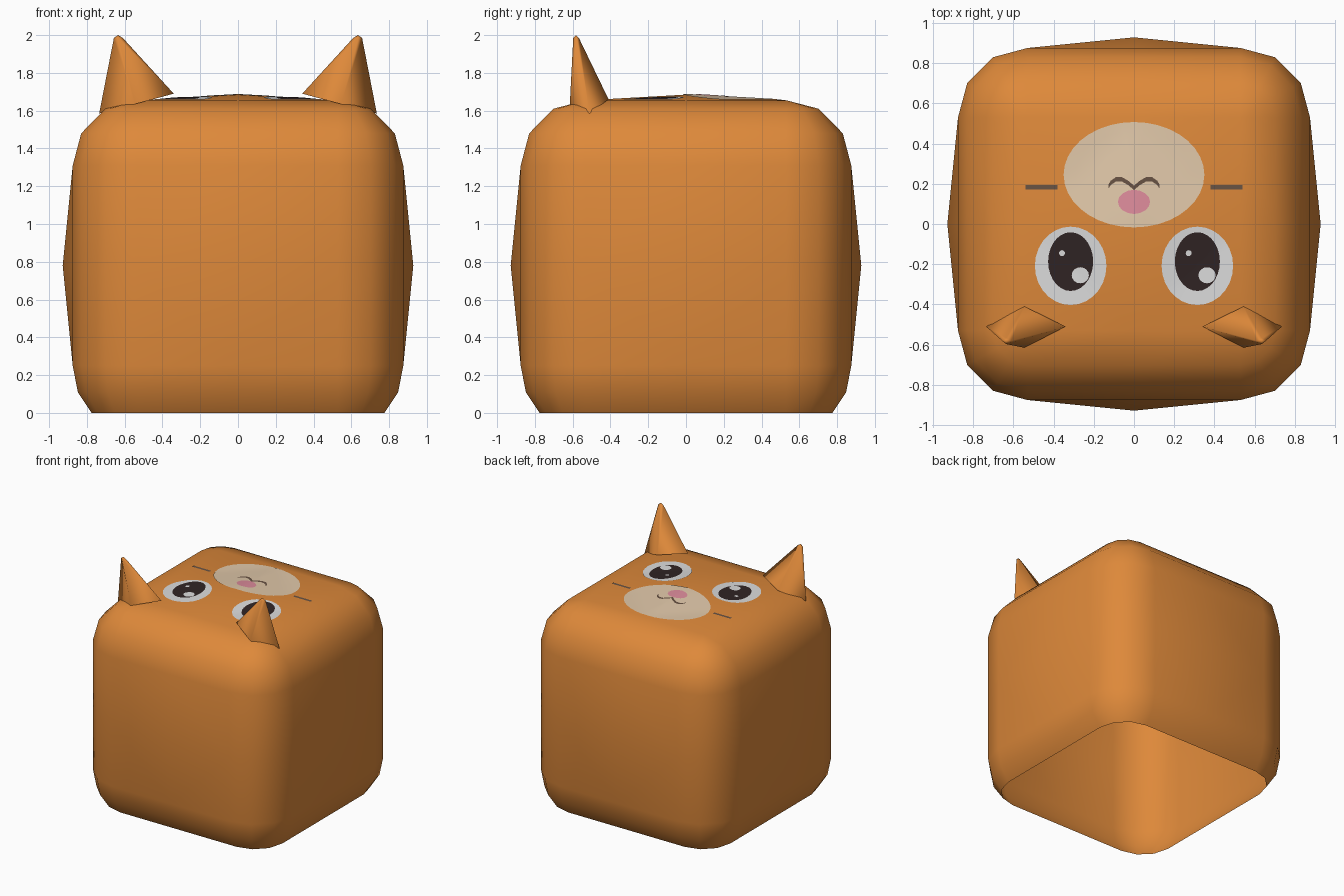
import bpy, bmesh, math

if "Cube" in bpy.data.objects:
    bpy.data.objects.remove(bpy.data.objects["Cube"])

CZ = 0.78      # height of the body centre
FLAT = 0.53    # half size of the flat part of each side
TOP = 1.655    # height of the flat top edge
PEAK = 1.685   # height of the top centre


def material(name, rgb):
    lin = [((c / 255 + 0.055) / 1.055) ** 2.4 for c in rgb]
    m = bpy.data.materials.new(name)
    m.diffuse_color = (*lin, 1)
    m.use_nodes = True
    m.node_tree.nodes["Principled BSDF"].inputs["Base Color"].default_value = m.diffuse_color
    return m


ORANGE = material("orange fur", (222, 137, 58))
CREAM = material("cream muzzle", (226, 201, 170))
PINK = material("pink nose", (222, 140, 156))
BROWN = material("brown lines", (105, 83, 68))
WHITE = material("eye white", (220, 220, 220))
DARK = material("dark pupil", (48, 36, 36))


def finish(name, bm, mat, recalc=True):
    if recalc:
        bmesh.ops.recalc_face_normals(bm, faces=bm.faces)
    for f in bm.faces:
        f.smooth = True
    me = bpy.data.meshes.new(name)
    bm.to_mesh(me)
    bm.free()
    me.materials.append(mat)
    ob = bpy.data.objects.new(name, me)
    bpy.context.collection.objects.link(ob)
    return ob


def top_height(x, y):
    return TOP + (PEAK - TOP) * max(0, 1 - (abs(x) + abs(y)) / FLAT)


# Body: rounded cube shell, open below, each side swelling to its centre
def build_body():
    bm = bmesh.new()
    rows = [(-0.78, 0.245), (-0.67, 0.318), (-0.53, 0.345), (0, 0.345),
            (0.53, 0.345), (0.70, 0.30), (0.83, 0.1725), (0.875, 0)]
    rings, bulge = [], set()
    for z, r in rows:
        ring = []
        for q in range(4):
            mid = math.radians(q * 90 + 45)
            cx = math.copysign(FLAT, math.cos(mid))
            cy = math.copysign(FLAT, math.sin(mid))
            for s in range(4):
                a = math.radians(q * 90 + s * 30)
                ring.append(bm.verts.new((cx + r * math.cos(a), cy + r * math.sin(a), CZ + z)))
            a = math.radians((q + 1) * 90)
            d = 0.928 if z == 0 else FLAT + r
            v = bm.verts.new((d * math.cos(a), d * math.sin(a), CZ + z))
            ring.append(v)
            if z == 0:
                bulge.add(v)
        rings.append(ring)
    for lo, hi in zip(rings, rings[1:]):
        for i in range(20):
            j = (i + 1) % 20
            quad = [lo[i], lo[j], hi[j], hi[i]]
            p = next((k for k in range(4) if quad[k] in bulge), None)
            if p is None:
                bm.faces.new(quad)
            else:
                quad = quad[p:] + quad[:p]
                bm.faces.new((quad[3], quad[0], quad[1]))
                bm.faces.new((quad[1], quad[2], quad[3]))
    peak = bm.verts.new((0, 0, PEAK))
    last = rings[-1]
    for q in range(4):
        before, corner, after = last[5 * q - 1], last[5 * q], last[5 * q + 4]
        bm.faces.new((before, corner, after))
        bm.faces.new((before, after, peak))
    bmesh.ops.remove_doubles(bm, verts=bm.verts, dist=0.0005)
    finish("body", bm, ORANGE)


# Ear: diamond base leaning to a small blunt tip
def build_ear(name, side):
    bm = bmesh.new()
    base = [(0.735, -0.51, 1.585), (0.545, -0.41, 1.66), (0.34, -0.51, 1.69), (0.545, -0.615, 1.635)]
    tip = [(0.657, -0.58, 1.985), (0.635, -0.567, 1.985), (0.61, -0.58, 1.985), (0.635, -0.597, 1.985)]
    a, b = [[bm.verts.new((side * x, y, z)) for x, y, z in ring] for ring in (base, tip)]
    end = bm.verts.new((side * 0.635, -0.582, 2.0))
    for i in range(4):
        j = (i + 1) % 4
        bm.faces.new((a[i], a[j], b[j], b[i]))
        bm.faces.new((b[i], b[j], end))
    finish(name, bm, ORANGE)


# Oval plate lying just above the top
def oval(name, cx, cy, rx, ry, lift, mat, segs=28, rings=5):
    bm = bmesh.new()

    def point(t, a):
        x, y = cx + rx * t * math.cos(a), cy + ry * t * math.sin(a)
        return bm.verts.new((x, y, top_height(x, y) + lift))

    centre = point(0, 0)
    prev = None
    for k in range(1, rings + 1):
        ring = [point(k / rings, math.tau * i / segs) for i in range(segs)]
        for i in range(segs):
            j = (i + 1) % segs
            if prev:
                bm.faces.new((prev[i], ring[i], ring[j], prev[j]))
            else:
                bm.faces.new((centre, ring[i], ring[j]))
        prev = ring
    finish(name, bm, mat, recalc=False)


# Thin painted line following a path on the top
def stroke(name, pts, width, lift, mat):
    bm = bmesh.new()
    rows = [[bm.verts.new((x, y + s * width / 2, top_height(x, y) + lift)) for s in (-1, 1)]
            for x, y in sorted(pts)]
    for p, n in zip(rows, rows[1:]):
        bm.faces.new((p[0], n[0], n[1], p[1]))
    finish(name, bm, mat, recalc=False)


build_body()
oval("muzzle", 0, 0.245, 0.35, 0.262, 0.004, CREAM, 36, 6)
oval("nose", 0, 0.11, 0.08, 0.06, 0.0065, PINK, 16, 3)

for label, s in (("left", -1), ("right", 1)):
    build_ear(label + "_ear", s)
    ex = 0.315 * s
    oval(label + "_eye", ex, -0.208, 0.178, 0.195, 0.004, WHITE)
    oval(label + "_pupil", ex, -0.187, 0.112, 0.146, 0.0065, DARK)
    oval(label + "_eye_highlight", ex + 0.048, -0.255, 0.043, 0.04, 0.0085, WHITE, 16, 2)
    oval(label + "_eye_glint", ex - 0.043, -0.145, 0.015, 0.015, 0.0085, WHITE, 12, 1)
    stroke(label + "_mouth", [(s * x, y) for x, y in
           ((0.0, 0.18), (0.03, 0.205), (0.06, 0.222), (0.09, 0.222), (0.115, 0.205), (0.128, 0.185))],
           0.022, 0.006, BROWN)
    stroke(label + "_whisker", [(s * 0.38, 0.183), (s * 0.46, 0.183), (s * 0.54, 0.183)],
           0.022, 0.002, BROWN)
